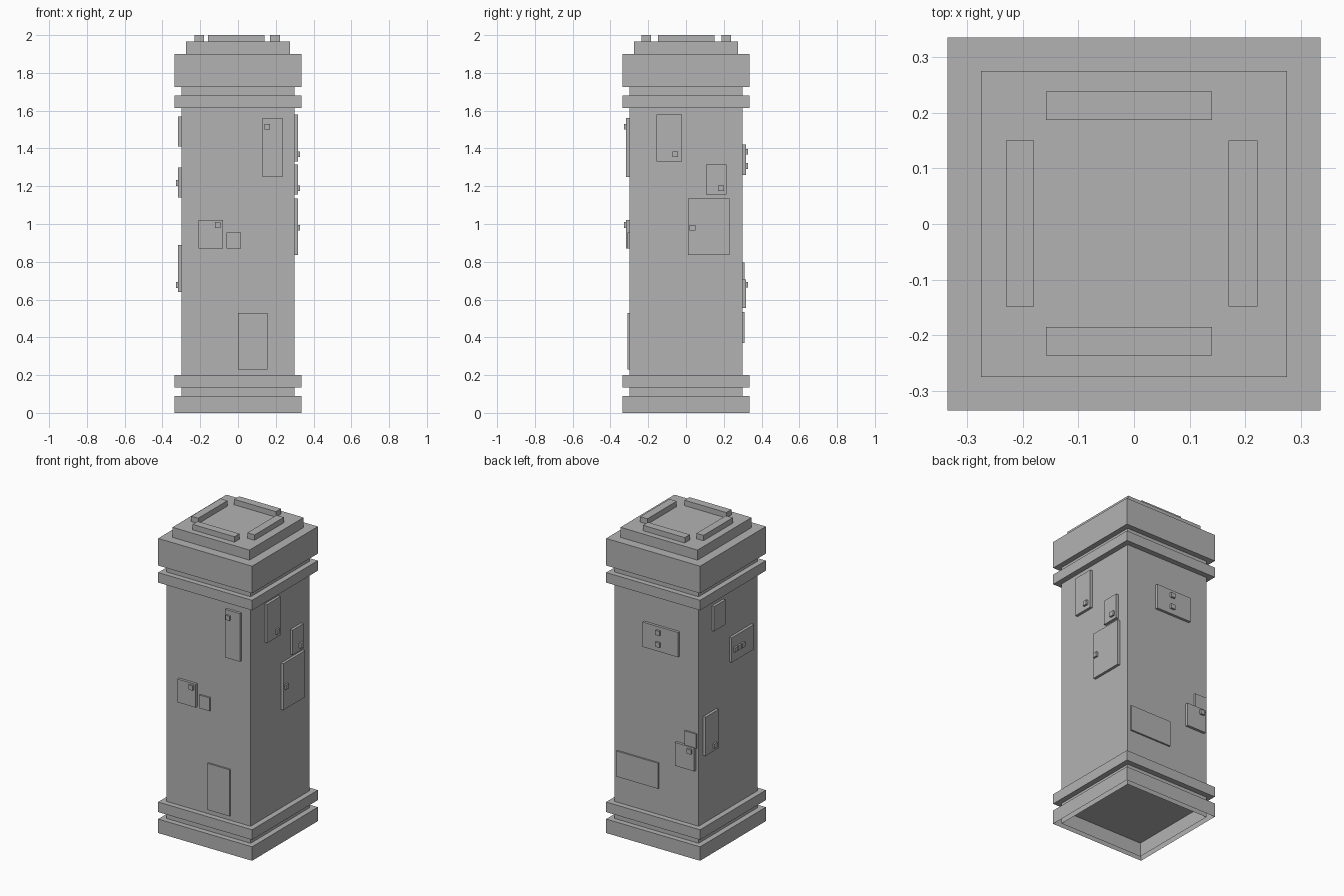
import bpy
import bmesh
from mathutils import Matrix
from math import pi

cube = bpy.data.objects.get("Cube")
if cube:
    bpy.data.objects.remove(cube, do_unlink=True)

# One plain grey for the whole pillar
grey = bpy.data.materials.new("plain_grey")
grey.use_nodes = True
color = (0.45, 0.45, 0.45, 1)
grey.diffuse_color = color
grey.node_tree.nodes["Principled BSDF"].inputs["Base Color"].default_value = color


def box(name, x, y, z, turn=0.0, open_bottom=False):
    """Box from (low, high) ranges, turned about the pillar axis."""
    bm = bmesh.new()
    bmesh.ops.create_cube(bm, size=1)
    for v in bm.verts:
        v.co = [r[0] if c < 0 else r[1] for r, c in zip((x, y, z), v.co)]
    if open_bottom:
        bm.normal_update()
        bottom = [f for f in bm.faces if f.normal.z < -0.5]
        bmesh.ops.delete(bm, geom=bottom, context="FACES_ONLY")
    bm.transform(Matrix.Rotation(turn, 4, "Z"))
    mesh = bpy.data.meshes.new(name)
    bm.to_mesh(mesh)
    bm.free()
    mesh.materials.append(grey)
    obj = bpy.data.objects.new(name, mesh)
    bpy.context.collection.objects.link(obj)
    return obj


def square(name, half, low, high, open_bottom=False):
    return box(name, (-half, half), (-half, half), (low, high), 0, open_bottom)


# Shaft, bands and stepped cap; shaft and foot are hollow underneath
SHAFT = 0.3
square("shaft", SHAFT, 0, 1.8, True)
square("foot_band", 0.335, 0, 0.09, True)
square("lower_band", 0.335, 0.135, 0.2)
square("upper_band", 0.335, 1.615, 1.68)
square("cap", 0.335, 1.725, 1.9)
square("cap_step", 0.275, 1.9, 1.965)

# Four raised bars on the top
TOP = (1.96, 2.0)
for side, y in (("back", (0.187, 0.238)), ("front", (-0.236, -0.185))):
    box("top_bar_" + side, (-0.158, 0.14), y, TOP)
for side, x in (("left", (0.17, 0.222)), ("right", (-0.23, -0.18))):
    box("top_bar_" + side, x, (-0.148, 0.15), TOP)

# Wall panels: across range, height range, thickness, knob centres
# Across runs to the viewer's right when facing that wall
THICK, THIN, KNOB = 0.017, 0.011, 0.015
walls = {
    "front": (0, [
        ((0.13, 0.235), (1.25, 1.56), THICK, [(0.155, 1.515)]),
        ((-0.21, -0.08), (0.87, 1.02), THICK, [(-0.108, 0.995)]),
        ((-0.06, 0.015), (0.87, 0.955), THIN, []),
        ((0, 0.157), (0.23, 0.53), THIN, []),
    ]),
    "left": (pi / 2, [
        ((-0.155, -0.02), (1.33, 1.58), THICK, [(-0.057, 1.37)]),
        ((0.105, 0.215), (1.155, 1.315), THICK, [(0.185, 1.19)]),
        ((0.01, 0.23), (0.835, 1.135), THICK, [(0.034, 0.98)]),
    ]),
    "back": (pi, [
        ((-0.088, 0.165), (1.26, 1.42), THICK, [(0.025, 1.383), (0.025, 1.307)]),
        ((-0.28, 0.017), (0.37, 0.535), THIN, []),
        ((0.142, 0.28), (0.555, 0.705), THICK, [(0.25, 0.678)]),
        ((0.207, 0.29), (0.7, 0.795), THIN, []),
    ]),
    "right": (-pi / 2, [
        ((-0.165, -0.05), (1.41, 1.57), THICK, []),
        ((0.013, 0.24), (1.14, 1.3), THICK,
         [(0.045, 1.217), (0.082, 1.217), (0.119, 1.217)]),
        ((-0.254, -0.12), (0.64, 0.89), THICK, [(-0.165, 0.677)]),
    ]),
}

for side, (turn, panels) in walls.items():
    for i, (across, height, thick, knobs) in enumerate(panels, 1):
        name = f"{side}_panel_{i}"
        face = -SHAFT - thick
        box(name, across, (face, -SHAFT + 0.01), height, turn)
        for j, (u, z) in enumerate(knobs, 1):
            box(f"{name}_knob_{j}", (u - KNOB, u + KNOB), (face - 0.012, face + 0.005),
                (z - KNOB, z + KNOB), turn)
